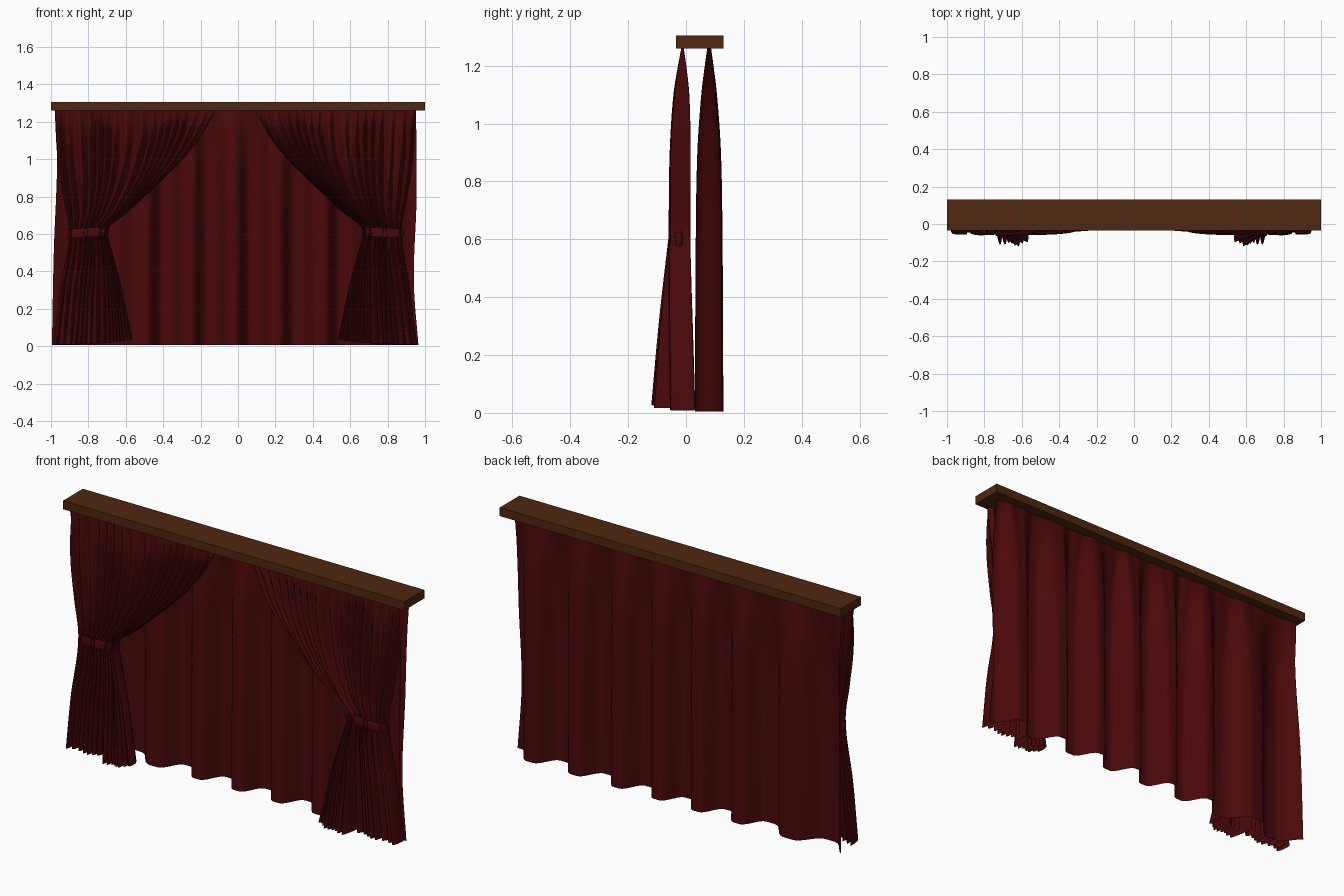
import bpy, bmesh, math

if "Cube" in bpy.data.objects:
    bpy.data.objects.remove(bpy.data.objects["Cube"])


def material(name, rgb):
    m = bpy.data.materials.new(name)
    m.diffuse_color = (*rgb, 1)
    m.use_nodes = True
    m.node_tree.nodes["Principled BSDF"].inputs["Base Color"].default_value = m.diffuse_color
    return m


velvet = material("red_velvet", (0.068, 0.0025, 0.003))
wood = material("brown_wood", (0.08, 0.021, 0.005))


def curve(pts, t):
    """Smooth value at t through (key, value) points with rising keys."""
    t = min(max(t, pts[0][0]), pts[-1][0])
    n = len(pts)
    slope = []
    for i in range(n):
        a, b = pts[max(i - 1, 0)], pts[min(i + 1, n - 1)]
        slope.append((b[1] - a[1]) / (b[0] - a[0]))
    for i in range(n - 1):
        (t0, a), (t1, b) = pts[i], pts[i + 1]
        if t <= t1:
            h = t1 - t0
            s = (t - t0) / h
            return (a * (1 + 2 * s) * (1 - s) ** 2 + b * s * s * (3 - 2 * s)
                    + h * slope[i] * s * (1 - s) ** 2 + h * slope[i + 1] * s * s * (s - 1))


def sheet(name, func, nu, nv, closed=False):
    """Grid surface from func(u, v), both 0..1."""
    bm = bmesh.new()
    cols = nu if closed else nu + 1
    g = [[bm.verts.new(func(i / nu, j / nv)) for j in range(nv + 1)] for i in range(cols)]
    for i in range(nu):
        k = (i + 1) % cols
        for j in range(nv):
            bm.faces.new((g[i][j], g[k][j], g[k][j + 1], g[i][j + 1]))
    me = bpy.data.meshes.new(name)
    bm.to_mesh(me)
    bm.free()
    me.shade_smooth()
    me.materials.append(velvet)
    ob = bpy.data.objects.new(name, me)
    bpy.context.collection.objects.link(ob)
    return ob


# Pelmet board
bpy.ops.mesh.primitive_cube_add(size=1, location=(0, 0.0475, 1.283))
pelmet = bpy.context.object
pelmet.name = "pelmet"
pelmet.scale = (2, 0.165, 0.045)
pelmet.data.materials.append(wood)

# Back curtain: broad folds deepening towards the hem
BACK_AMP = [(0, 0.056), (0.6, 0.051), (0.9, 0.044), (1.1, 0.028), (1.2, 0.014), (1.26, 0.004)]
BACK_LEFT = [(0, -0.995), (0.5, -0.985), (1.0, -0.967), (1.26, -0.98)]
BACK_RIGHT = [(0, 0.965), (0.35, 0.94), (0.8, 0.955), (1.26, 0.952)]


def back(u, v):
    z = 0.005 + 1.258 * v
    a, b = curve(BACK_LEFT, z), curve(BACK_RIGHT, z)
    x = a + (b - a) * u
    q = x + 0.095 + 0.25 * max(0, -0.5 - x)
    p = 2 * math.pi * q / 0.245 + 0.4 * math.sin(4 * x)
    s = math.sin(p) + 0.12 * math.sin(3 * p)
    fine = 0.003 * math.sin(2.3 * p + 1) * v
    return (x, 0.08 - curve(BACK_AMP, z) * s + fine, z)


sheet("back_curtain", back, 220, 30)

# Front curtains: outer folds hang straight, inner folds sweep into the tie
INNER = [(0.0, -0.57), (0.3, -0.625), (0.5, -0.675), (0.61, -0.70), (0.65, -0.68),
         (0.7, -0.61), (0.8, -0.50), (0.9, -0.395), (1.0, -0.295), (1.12, -0.20), (1.26, -0.12)]
OUTER = [(0, -0.985), (0.3, -0.95), (0.61, -0.905), (0.8, -0.935), (1.0, -0.965), (1.26, -0.98)]
FRONT_AMP = [(0, 0.043), (0.3, 0.042), (0.61, 0.038), (0.9, 0.036), (1.1, 0.027),
             (1.2, 0.014), (1.26, 0.004)]
CROWD = [(0, 1.3), (0.3, 1.55), (0.61, 2.1), (0.8, 1.7), (1.0, 1.3), (1.26, 1.0)]


def front(u, v):
    z = 1.262 * v
    a, b = curve(OUTER, z), curve(INNER, z)
    s = 1 - (1 - u) ** curve(CROWD, z)
    p = 2 * math.pi * (17 * u + 0.4 * math.sin(7 * u) + 0.3 * math.sin(17 * u + 1))
    size = 0.78 + 0.22 * math.sin(23 * u + 2)
    low = max(0, 1 - z / 0.61)
    edge = min(max((u - 0.48) / 0.1, 0), 1)
    kick = low * edge * edge * (3 - 2 * edge) * (1.45 - 0.6 * u)
    amp = curve(FRONT_AMP, z) * size * (1 + 0.25 * kick)
    ripple = 0.15 * math.sin(2 * p + 3 * v)
    y = -0.012 - 0.005 * math.sin(math.pi * v) - 0.055 * kick + amp * (math.sin(p) + ripple)
    x = a + (b - a) * s + 0.006 * math.cos(p) * (1 - v)
    hem = (0.008 + 0.03 * u * u) * (1 - v) ** 6
    return (x, y, z + hem)


# Tie band, mostly sunk between the folds of the gathered cloth
def tie(u, v):
    t = 2 * math.pi * u
    bulge = 0.004 * math.sin(math.pi * v)
    c, s = math.cos(t), math.sin(t)
    return (-0.803 + (0.108 + bulge) * c, -0.024 + (0.026 + bulge) * s,
            0.582 + 0.05 * v + 0.006 * c)


def mirrored(func):
    def f(u, v):
        x, y, z = func(1 - u, v)
        return (-0.03 - x, y, z)
    return f


for side, wrap in (("left", lambda f: f), ("right", mirrored)):
    sheet(side + "_front_curtain", wrap(front), 320, 44)
    sheet(side + "_tie_band", wrap(tie), 96, 4, closed=True)
